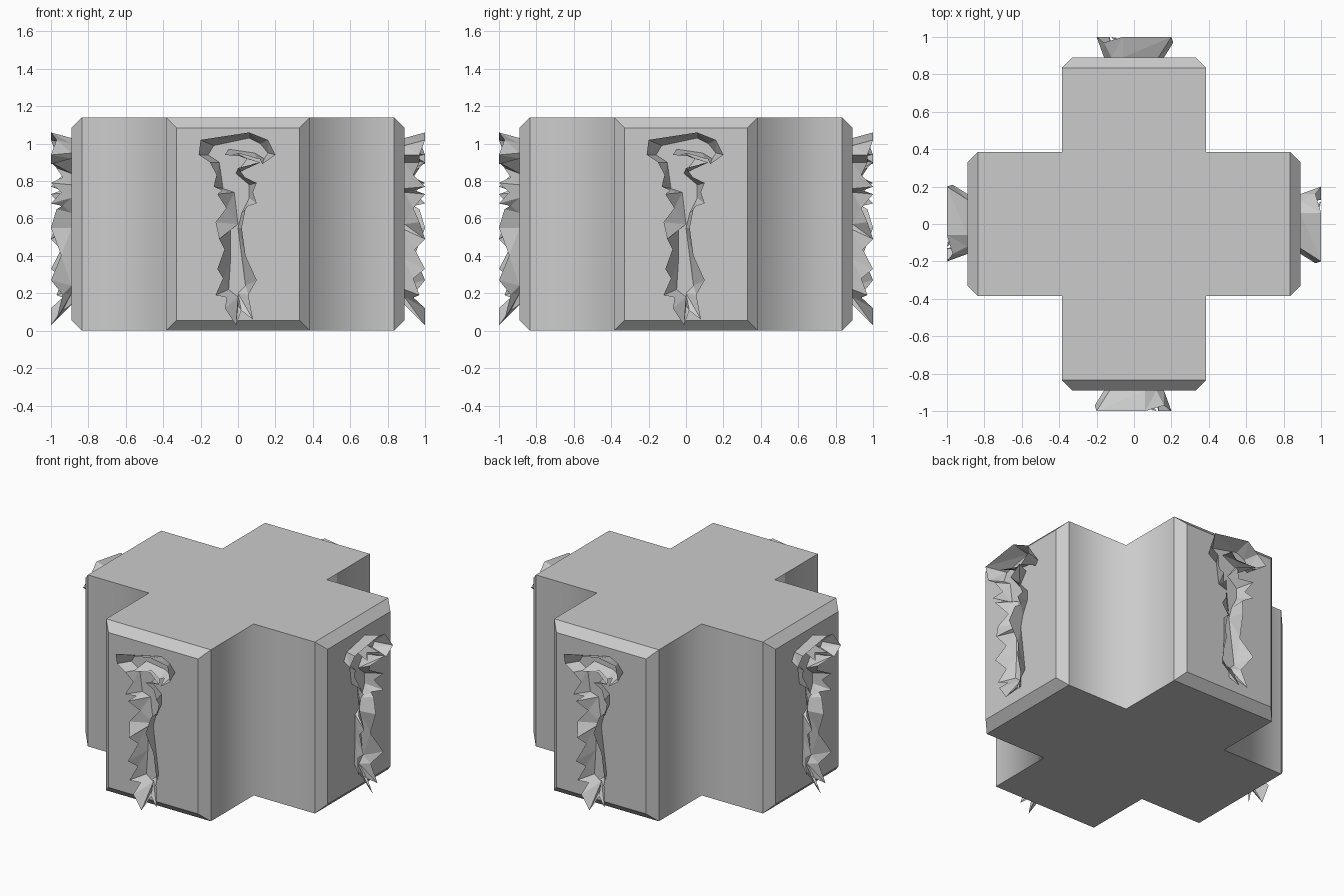
import bpy, bmesh, math
from mathutils import Vector, Matrix

cube = bpy.data.objects.get("Cube")
if cube:
    bpy.data.objects.remove(cube)

HALF, FACE, HEIGHT, CUT = 0.385, 0.89, 1.14, 0.055

stone = bpy.data.materials.new("grey stone")
stone.use_nodes = True
stone.diffuse_color = (0.6, 0.6, 0.6, 1)
stone.node_tree.nodes["Principled BSDF"].inputs["Base Color"].default_value = (0.6, 0.6, 0.6, 1)


def finish(name, bm):
    mesh = bpy.data.meshes.new(name)
    bm.to_mesh(mesh)
    bm.free()
    mesh.materials.append(stone)
    obj = bpy.data.objects.new(name, mesh)
    bpy.context.collection.objects.link(obj)
    return obj


# Cross-shaped block: extruded plan with chamfered arm ends
bm = bmesh.new()
plan = []
for turn in range(4):
    spin = Matrix.Rotation(turn * math.pi / 2, 3, "Z")
    for x, y in ((-HALF, -HALF), (-HALF, -FACE), (HALF, -FACE)):
        plan.append(bm.verts.new(spin @ Vector((x, y, 0))))
bottom = bm.faces.new(plan)
sides = bmesh.ops.extrude_face_region(bm, geom=[bottom])
top = [v for v in sides["geom"] if isinstance(v, bmesh.types.BMVert)]
bmesh.ops.translate(bm, verts=top, vec=(0, 0, HEIGHT))
bmesh.ops.recalc_face_normals(bm, faces=bm.faces)


def on_end(edge):
    return all(max(abs(v.co.x), abs(v.co.y)) > FACE - 0.01 for v in edge.verts)


bmesh.ops.bevel(bm, geom=[e for e in bm.edges if on_end(e)], offset=CUT,
                segments=1, affect="EDGES", clamp_overlap=True)

# Shading runs smoothly through the four inner corners only
for edge in bm.edges:
    edge.smooth = all(max(abs(v.co.x), abs(v.co.y)) < HALF + 0.01 for v in edge.verts) \
        and abs(edge.verts[0].co.z - edge.verts[1].co.z) > 1
for face in bm.faces:
    face.smooth = any(edge.smooth for edge in face.edges)
finish("cross_block", bm)

# Ragged figure outline in hundredths: rim x, rim z, root x, root z
OUTLINE = [
    (-21, 94, -16, 94), (-20, 102, -13, 99), (6, 106, 6, 103), (16, 102, 12, 100),
    (20, 94, 16, 95), (13, 89, 14, 92), (10, 92, 9, 95), (-7, 94, -5, 97),
    (12, 90, 5, 92), (0, 87, -1, 84), (10, 79, 6, 78), (10, 68, 6, 71),
    (4, 65, 2, 63), (2, 55, 0, 55), (10, 27, 4, 24), (8, 6, 0, 20),
    (-1, 3, 0, 14), (-7, 12, 0, 18), (-12, 19, -5, 22), (-11, 33, -4, 38),
    (-10, 49, -4, 54), (-12, 58, 0, 57), (-11, 73, -2, 74), (-13, 77, -8, 76),
    (-15, 90, -10, 90),
]


def relief(name, turn):
    """Flaring jagged ribbon that grows out of one arm end."""
    bm = bmesh.new()
    rims, roots = [], []
    for i, (rx, rz, bx, bz) in enumerate(OUTLINE):
        depth = 1 if i % 3 else 0.97
        rims.append(bm.verts.new((rx / 100, -depth, rz / 100)))
        roots.append(bm.verts.new((bx / 100, -FACE, bz / 100)))
    for i in range(len(rims)):
        j = (i + 1) % len(rims)
        r0, r1, b0, b1 = rims[i], rims[j], roots[i], roots[j]
        if min(r0.co.z, r1.co.z) < 0.93 and i % 4:
            # Broken stretch: a notch leaves a spike on either side
            notch = bm.verts.new((r0.co + r1.co) * 0.25 + (b0.co + b1.co) * 0.25)
            faces = ((r0, b0, notch), (notch, b0, b1), (notch, b1, r1))
        else:
            faces = ((r0, b0, b1), (r0, b1, r1))
        for corners in faces:
            bm.faces.new(corners)
    bm.transform(Matrix.Rotation(turn * math.pi / 2, 4, "Z"))
    finish(name, bm)


for turn, side in enumerate(("front", "left", "back", "right")):
    relief(side + "_relief", turn)
